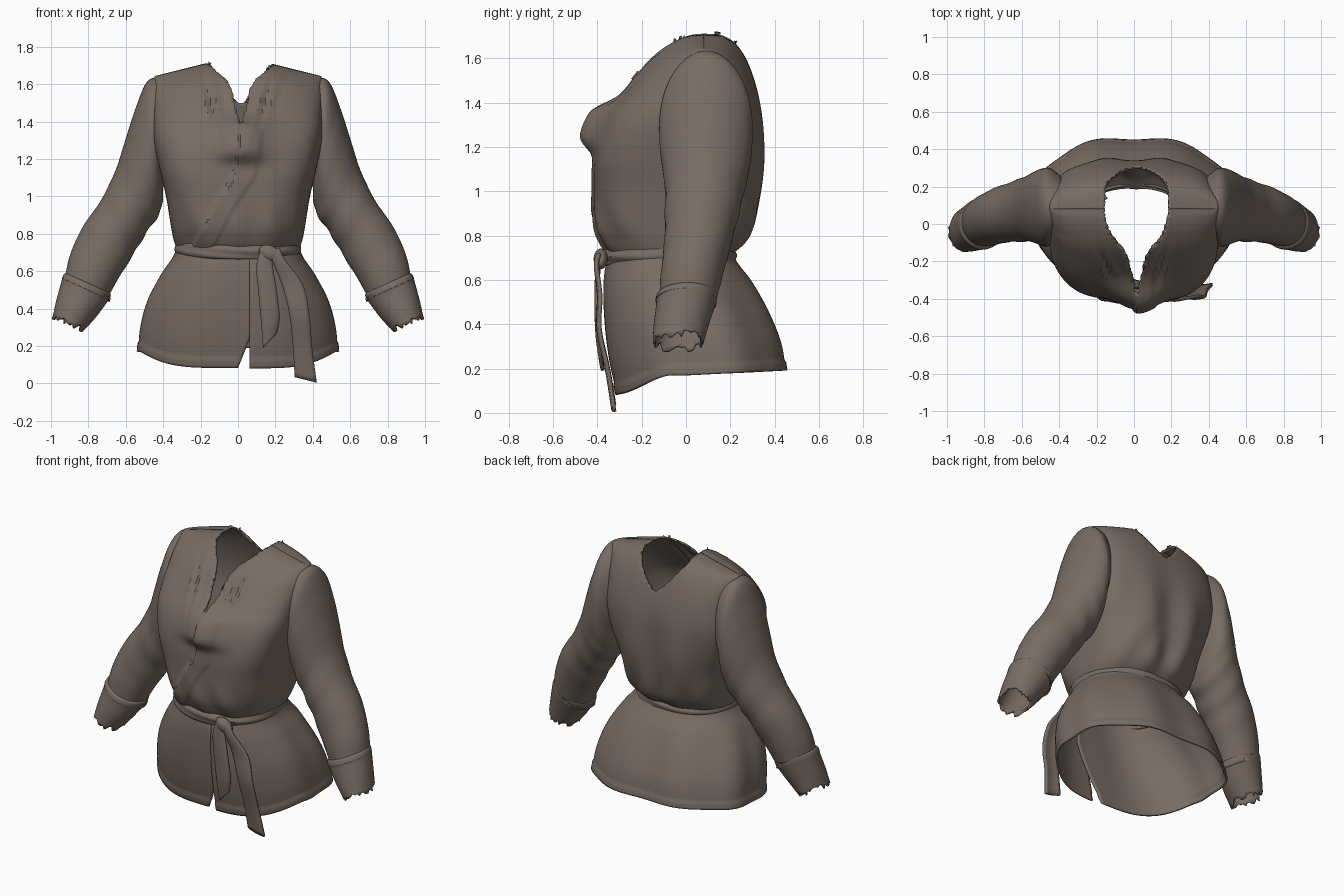
import bpy, math, random
from math import sin, cos, pi, exp, atan

random.seed(4)
if "Cube" in bpy.data.objects:
    bpy.data.objects.remove(bpy.data.objects["Cube"])

cloth = bpy.data.materials.new("brown_grey_cloth")
cloth.use_nodes = True
cloth.diffuse_color = (0.185, 0.15, 0.125, 1)
cloth.node_tree.nodes["Principled BSDF"].inputs["Base Color"].default_value = cloth.diffuse_color
cloth.node_tree.nodes["Principled BSDF"].inputs["Roughness"].default_value = 0.9


def clamp(v):
    return max(0.0, min(1.0, v))


def step(a, b, v):
    t = clamp((v - a) / (b - a))
    return t * t * (3 - 2 * t)


def sample(keys, t):
    """Smooth interpolation of rows (t, values...)."""
    i = 0
    while i < len(keys) - 2 and t > keys[i + 1][0]:
        i += 1
    a, b = keys[i], keys[i + 1]
    p, q = keys[max(i - 1, 0)], keys[min(i + 2, len(keys) - 1)]
    h = b[0] - a[0]
    u = clamp((t - a[0]) / h)
    out = []
    for k in range(1, len(a)):
        m0 = (b[k] - p[k]) / (b[0] - p[0]) * h
        m1 = (q[k] - a[k]) / (q[0] - a[0]) * h
        out.append((2*u**3 - 3*u*u + 1) * a[k] + (u**3 - 2*u*u + u) * m0
                   + (3*u*u - 2*u**3) * b[k] + (u**3 - u*u) * m1)
    return out


def indexed(rows):
    return [(i, *r) for i, r in enumerate(rows)]


def oval(phi, hw, yf, yb, n):
    """Point on a boxy oval, phi = -pi/2 at the front."""
    c, s = cos(phi), sin(phi)
    r = (abs(c)**n + abs(s)**n) ** (-1 / n)
    return hw * r * c, (yf + yb) / 2 + (yb - yf) / 2 * r * s


def sheet(name, rows, closed=True, thick=0.012, keep=None, mirror=False, offset=-1):
    w = len(rows[0])
    verts = [p for row in rows for p in row]
    faces = []
    for r in range(len(rows) - 1):
        for c in range(w if closed else w - 1):
            d = (c + 1) % w
            f = (r * w + c, r * w + d, (r + 1) * w + d, (r + 1) * w + c)
            mid = [sum(verts[i][k] for i in f) / 4 for k in range(3)]
            if keep is None or keep(*mid):
                faces.append(f)
    used = sorted({i for f in faces for i in f})
    new = {old: i for i, old in enumerate(used)}
    mesh = bpy.data.meshes.new(name)
    mesh.from_pydata([verts[i] for i in used], [], [[new[i] for i in f] for f in faces])
    mesh.materials.append(cloth)
    ob = bpy.data.objects.new(name, mesh)
    bpy.context.collection.objects.link(ob)
    sol = ob.modifiers.new("thickness", 'SOLIDIFY')
    sol.thickness, sol.offset = thick, offset
    if mirror:
        ob.modifiers.new("mirror", 'MIRROR').use_mirror_merge = False
    bpy.ops.object.select_all(action='DESELECT')
    ob.select_set(True)
    bpy.context.view_layer.objects.active = ob
    bpy.ops.object.shade_smooth_by_angle(angle=math.radians(38))


# Bodice: height, half width, front, back, boxiness
BODY = indexed([
    (.71, .325, -.34, .20, 2.3), (.77, .345, -.375, .265, 2.5), (.85, .36, -.40, .30, 2.8),
    (1.0, .385, -.405, .33, 3.1), (1.15, .42, -.40, .345, 3.4), (1.3, .45, -.36, .345, 3.4),
    (1.42, .455, -.295, .33, 3.2), (1.53, .457, -.215, .30, 3.1), (1.62, .457, -.135, .26, 3.1),
    (1.675, .455, -.055, .215, 3.2), (1.705, .45, .02, .16, 3.2), (1.712, .44, .08, .081, 3.2)])
WRAP = [(.7, -.27), (.78, -.22), (.9, -.16), (1.0, -.10), (1.1, -.03), (1.25, 0), (1.42, .02)]
NECK = [(1.38, 0), (1.44, .02), (1.5, .035), (1.56, .045), (1.62, .075), (1.66, .12), (1.71, .172)]


def neck_gap(y, z):
    if z < 1.38:
        return 0
    if y < .08:
        return sample(NECK, z)[0]
    return .17 * clamp((z - 1.5) / .19) ** .7


def body_point(t, phi):
    z, hw, yf, yb, n = sample(BODY, t)
    x, y = oval(phi, hw, yf, yb, n)
    front = step(.25, .7, -sin(phi))
    back = step(.25, .7, sin(phi))
    # rounded collar edge standing out at the chest
    y -= front * .085 * exp(-((x - .02) / .14)**2 - ((z - 1.305) / .115)**4)
    # wrapped front layer and its band
    edge = sample(WRAP, z)[0]
    layer = step(edge - .006, edge + .006, x)
    band = layer * (1 - step(edge + .11, edge + .122, x))
    y -= front * (.012 * layer + .009 * band) * (1 - step(1.36, 1.42, z))
    # tucks from the shoulders, gathers above the belt, folds down the back
    line = abs(x) - .12 - .25 * (z - 1.4)
    y += front * .016 * cos(line * 85) * exp(-(line / .05)**2) * exp(-((z - 1.5) / .12)**2)
    low = exp(-((z - .82) / .12)**2)
    y += .009 * sin(x * 34 + z * 6) * low * (front + back)
    y -= back * .014 * cos(x * 21) * exp(-((z - 1.05) / .25)**2)
    z -= .07 * clamp((abs(x) - .17) / .28) * clamp((z - 1.4) / .25)
    # draw the nearest points onto the neckline
    gap = neck_gap(y, z)
    d = x - .015
    if gap > .008 and abs(abs(d) - gap) < .012:
        x = .015 + math.copysign(gap + random.uniform(-.004, .004), d)
    return x, y, z


def outside_neck(x, y, z):
    return z < 1.38 or abs(x - .015) > neck_gap(y, z) + .001


COLS, ROWS = 200, 95
sheet("bodice", [[body_point(11 * r / ROWS, 2 * pi * c / COLS) for c in range(COLS)]
                 for r in range(ROWS + 1)], keep=outside_neck)

# Sleeves: outer x z, inner x z, centre y, half depth
SLEEVE = indexed([
    (.40, 1.64, .37, 1.10, .09, .16), (.485, 1.615, .40, 1.05, .09, .205),
    (.548, 1.47, .40, 1.0, .09, .21), (.60, 1.31, .405, .96, .09, .20),
    (.655, 1.14, .43, .89, .085, .18), (.73, .985, .50, .79, .07, .165),
    (.84, .82, .565, .68, .05, .15), (.90, .68, .64, .56, .025, .14),
    (.925, .57, .69, .47, .01, .13)])
CUFF = indexed([
    (.915, .59, .69, .49, .01, .125), (.93, .585, .68, .475, .005, .136),
    (.94, .565, .688, .45, 0, .138), (.943, .55, .695, .44, 0, .134),
    (.97, .45, .755, .36, -.02, .125), (.99, .36, .82, .285, -.035, .115)])


def tube(keys, rows, folds=0.0, ragged=0.0, cols=48):
    out = []
    last = keys[-1][0]
    for r in range(rows + 1):
        t = last * r / rows
        ox, oz, ix, iz, yc, ry = sample(keys, t)
        ring = []
        for c in range(cols):
            a = 2 * pi * c / cols
            k = 1 + folds * exp(-((t - 5) / 1.4)**2) * sin(t * 5.5 + 2 * cos(a)) * (.6 - .4 * cos(a))
            u = k * cos(a) / 2
            tear = random.uniform(-ragged, ragged) if r == rows else 0
            ring.append(((ox + ix) / 2 + (ox - ix) * u + tear * .4, yc - ry * k * sin(a),
                         (oz + iz) / 2 + (oz - iz) * u - tear))
        out.append(ring)
    return out


sheet("sleeves", tube(SLEEVE, 64, folds=.028), mirror=True)
sheet("cuffs", tube(CUFF, 30, ragged=.016), mirror=True)

# Skirt, hem to waist: half width, front, back
SKIRT = [(0, .325, -.345, .20), (.1, .35, -.365, .235), (.25, .41, -.375, .30),
         (.5, .485, -.37, .375), (.75, .525, -.35, .43), (1, .54, -.315, .455)]


def skirt_point(v, u):
    hw, yf, yb = sample(SKIRT, v)
    # the sheet runs from the upper front edge right round to the lower one
    start = -pi / 2 + atan(.062 / hw)
    end = 1.5 * pi + atan((.16 - .16 * clamp((v - .4) / .6)) / hw)
    phi = start + (end - start) * u
    lap = .014 * step(.85, .97, u)
    fold = -.009 * cos(8 * (phi - pi / 2)) * step(.03, .5, v) * (.3 + .7 * step(-.5, .4, sin(phi)))
    grow = fold - lap + (.006 if v > .93 else 0)
    x, y = oval(phi, hw + grow, yf - grow, yb + grow, 2.35)
    hem = .08 + .09 * step(-.33, -.06, y) + .05 * max(0, y)
    return x, y, .73 + (hem - .73) * v


sheet("skirt", [[skirt_point(1 - r / 45, c / 170) for c in range(171)]
                for r in range(46)], closed=False)

# Belt band with a soft twist in its height
rows = []
for r in range(9):
    v = r / 8
    puff = .014 * sin(pi * v)
    ring = []
    for c in range(120):
        a = 2 * pi * c / 120
        x, y = oval(a, .325 + puff, -.368 - puff, .215 + puff, 2.3)
        crease = .004 * sin(3 * a + 9 * v)
        ring.append((x * (1 + crease), y - crease, .672 + .075 * v + .008 * cos(2 * a)))
    rows.append(ring)
sheet("belt", rows, thick=.015)


# Hanging belt ends: left x, right x, y, left z, right z, listed from the tip up
def ribbon(name, keys):
    keys = indexed(keys)
    out = []
    for r in range(31):
        lx, rx, y, lz, rz = sample(keys, (len(keys) - 1) * r / 30)
        out.append([(lx + (rx - lx) * k / 6, y - .008 * sin(pi * k / 6),
                     lz + (rz - lz) * k / 6) for k in range(7)])
    sheet(name, out, closed=False, thick=.016, offset=0)


ribbon("short_belt_end", [(.135, .205, -.375, .19, .27), (.125, .22, -.392, .33, .36),
                          (.11, .205, -.398, .5, .5), (.10, .185, -.395, .62, .62),
                          (.12, .18, -.39, .71, .71)])
ribbon("long_belt_end", [(.305, .42, -.322, .035, .005), (.295, .395, -.35, .2, .19),
                         (.275, .38, -.388, .38, .37), (.235, .345, -.385, .53, .53),
                         (.185, .25, -.40, .66, .66), (.17, .22, -.39, .72, .72)])

# Knot
bpy.ops.mesh.primitive_uv_sphere_add(segments=24, ring_count=14, radius=1, location=(.17, -.385, .695))
knot = bpy.context.object
knot.name = "belt_knot"
knot.scale = (.062, .032, .042)
knot.rotation_euler = (0, .45, 0)
knot.data.materials.append(cloth)
bpy.ops.object.shade_smooth()
